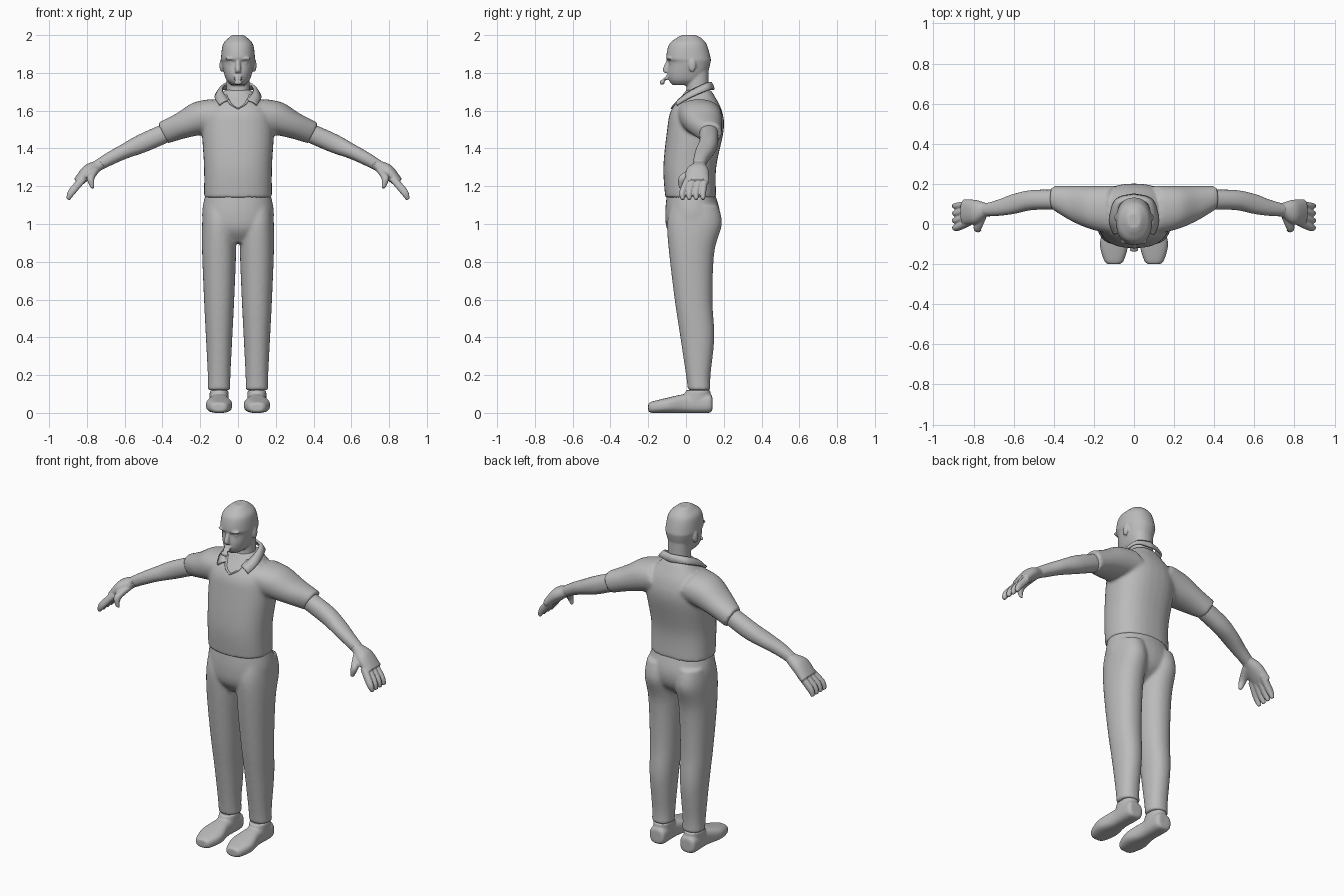
import bpy, bmesh, math
from mathutils import Vector, Matrix

if "Cube" in bpy.data.objects:
    bpy.data.objects.remove(bpy.data.objects["Cube"])

grey = bpy.data.materials.new("plain_grey")
grey.use_nodes = True
GREY = (.5, .5, .5, 1)
grey.diffuse_color = GREY
grey.node_tree.nodes["Principled BSDF"].inputs["Base Color"].default_value = GREY

SIDES = {"left": 1, "right": -1}
RIGHTWARD = Vector((1, 0, 0))
BACKWARD = Vector((0, 1, 0))
UPWARD = Vector((0, 0, 1))
ARM_AXIS = Vector((.9, 0, -.4))
PALM_AXIS = Vector((.8, 0, -.7))
FINGER_AXIS = Vector((.5, 0, -.9))
THUMB_AXIS = Vector((0, -.5, -.9))


def spline(points, steps=6):
    """Smooth path through tuples of any length."""
    points = [Vector(point) for point in points]
    # Tangent at each point from its neighbours
    slopes = [(after - before) / 2 for before, after in
              zip(points[:1] + points[:-1], points[1:] + points[-1:])]
    path = []
    for index in range(len(points) - 1):
        start, end = points[index], points[index + 1]
        leave, arrive = slopes[index], slopes[index + 1]
        for step in range(steps):
            t = step / steps
            ease = t * t * (3 - 2 * t)
            path.append(start.lerp(end, ease) + leave * t * (1 - t) ** 2
                        - arrive * t * t * (1 - t))
    return path + [points[-1]]


def loft(bm, rings, axis=UPWARD, across=RIGHTWARD, side=1, power=2.2, segments=32):
    """Skin rings of (x, y, z, radius across, radius at a right angle to it)."""
    other = axis.normalized().cross(across)
    loops = []
    for x, y, z, wide, deep in spline(rings):
        loop = []
        for k in range(segments):
            angle = math.tau * k / segments
            c, s = math.cos(angle), math.sin(angle)
            point = Vector((x, y, z))
            point += across * wide * math.copysign(abs(c) ** (2 / power), c)
            point += other * deep * math.copysign(abs(s) ** (2 / power), s)
            point.x *= side
            loop.append(bm.verts.new(point))
        loops.append(loop)
    for low, high in zip(loops, loops[1:]):
        for k in range(segments):
            bm.faces.new((low[k - 1], low[k], high[k], high[k - 1]))
    bm.faces.new(loops[0])
    bm.faces.new(loops[-1])


def column(bm, rows, x=0, **options):
    """Upright loft from rows of (z, half width, front y, back y)."""
    rings = [(x, (front + back) / 2, z, width, (back - front) / 2)
             for z, width, front, back in rows]
    loft(bm, rings, **options)


def ball(bm, centre, size):
    matrix = Matrix.Translation(centre) @ Matrix.Diagonal((*size, 1))
    bmesh.ops.create_uvsphere(bm, u_segments=20, v_segments=12, radius=1, matrix=matrix)


def finish(name, bm, voxel=None, rounds=5):
    """Make the object and melt its overlapping volumes into one skin."""
    bmesh.ops.recalc_face_normals(bm, faces=bm.faces)
    mesh = bpy.data.meshes.new(name)
    bm.to_mesh(mesh)
    bm.free()
    mesh.materials.append(grey)
    mesh.shade_smooth()
    body = bpy.data.objects.new(name, mesh)
    bpy.context.collection.objects.link(body)
    if voxel:
        blend = body.modifiers.new("blend", "REMESH")
        blend.mode = "VOXEL"
        blend.voxel_size = voxel
        blend.use_smooth_shade = True
        soften = body.modifiers.new("soften", "SMOOTH")
        soften.iterations = rounds
    return body


# Shirt: trunk and two short sleeves
bm = bmesh.new()
column(bm, [(1.14, .18, -.11, .16), (1.3, .18, -.12, .16), (1.5, .19, -.1, .2),
            (1.6, .17, -.08, .19), (1.68, .1, -.02, .15), (1.71, .07, 0, .13)], power=2.4)
for side in SIDES.values():
    loft(bm, [(.1, .07, 1.58, .12, .09), (.2, .08, 1.56, .11, .09), (.3, .1, 1.52, .09, .07),
              (.4, .13, 1.48, .06, .06)], ARM_AXIS, BACKWARD, side)
finish("shirt", bm, .009, 8)

# Trousers: seat and two legs
bm = bmesh.new()
column(bm, [(1.17, .17, -.1, .15), (1.06, .19, -.11, .18), (.97, .17, -.1, .16),
            (.9, .06, -.05, .08)])
for side in SIDES.values():
    column(bm, [(1.1, .08, -.08, .17), (1, .09, -.1, .19), (.85, .09, -.09, .15),
                (.6, .08, -.06, .14), (.4, .07, -.03, .15), (.2, .06, 0, .13),
                (.12, .06, .01, .13)], .1, side=side)
finish("trousers", bm, .009, 6)

for label, side in SIDES.items():
    # Shoe, from heel to toe, with its collar
    bm = bmesh.new()
    loft(bm, [(.1, .14, .05, .03, .03), (.1, .12, .05, .05, .05), (.1, 0, .05, .05, .05),
              (.1, -.1, .04, .07, .04), (.1, -.18, .03, .05, .03), (.1, -.2, .03, .03, .02)],
             -BACKWARD, side=side, power=2.7)
    column(bm, [(.04, .05, -.03, .13), (.12, .05, 0, .13)], .1, side=side)
    finish(label + "_shoe", bm, .006, 4)

    # Ankle inside the trouser leg
    bm = bmesh.new()
    column(bm, [(.06, .04, .02, .11), (.18, .04, .02, .11)], .1, side=side)
    finish(label + "_ankle", bm)

    # Bare arm
    bm = bmesh.new()
    loft(bm, [(.34, .12, 1.5, .05, .05), (.5, .12, 1.43, .05, .05), (.6, .1, 1.385, .05, .04),
              (.68, .08, 1.345, .04, .035), (.75, .07, 1.305, .03, .03)],
         ARM_AXIS, BACKWARD, side)
    finish(label + "_arm", bm, .007, 4)

    # Hand: palm, four fingers fanned evenly, and thumb
    bm = bmesh.new()
    loft(bm, [(.72, .07, 1.32, .035, .03), (.74, .07, 1.31, .035, .03), (.79, .06, 1.28, .06, .037),
              (.85, .06, 1.22, .063, .026)], PALM_AXIS, BACKWARD, side)
    for finger in range(4):
        base = .01 + finger * .03
        tip = base * 1.2 - .03
        loft(bm, [(.82, base, 1.24, .018, .02), (.88, tip, 1.17, .017, .02),
                  (.9, tip, 1.13, .01, .01)], FINGER_AXIS, BACKWARD, side, segments=16)
    loft(bm, [(.76, .04, 1.28, .026, .026), (.78, -.02, 1.24, .02, .02),
              (.77, -.03, 1.19, .01, .01)], THUMB_AXIS, RIGHTWARD, side, segments=16)
    finish(label + "_hand", bm, .0045, 4)

# Head with neck, nose, lips, chin, brow and ears
bm = bmesh.new()
column(bm, [(2, .03, -.02, .05), (1.985, .05, -.05, .08), (1.95, .08, -.09, .11),
            (1.88, .09, -.105, .13), (1.855, .087, -.092, .13), (1.8, .075, -.097, .115),
            (1.76, .06, -.09, .09), (1.735, .035, -.07, .06)])
column(bm, [(1.6, .07, -.03, .12), (1.7, .062, 0, .12), (1.82, .062, 0, .12)])
loft(bm, [(0, -.09, 1.87, .01, .01), (0, -.105, 1.82, .015, .018), (0, -.1, 1.8, .015, .014)],
     segments=16)
for height, bulge in ((1.782, .007), (1.768, .007), (1.75, .014)):
    ball(bm, (0, height - 1.876, height), (.024, .013, bulge))
for side in SIDES.values():
    ball(bm, (.036 * side, -.086, 1.876), (.032, .016, .009))
    ball(bm, (.036 * side, -.072, 1.852), (.016, .014, .01))
    ball(bm, (.087 * side, .033, 1.84), (.011, .02, .036))
finish("head", bm, .005, 4)

# Collar: a folded band, half built and mirrored
fold = spline([(0, .13, 1.75), (.07, .1, 1.74), (.08, .02, 1.7), (.05, -.04, 1.655)])
edge = spline([(0, .147, 1.71), (.09, .12, 1.71), (.12, .02, 1.67), (.1, -.05, 1.63)])
bm = bmesh.new()
rows = [[bm.verts.new(point) for point in (top, (top + low) / 2 + UPWARD * .006, low)]
        for top, low in zip(fold, edge)]
for before, after in zip(rows, rows[1:]):
    for k in (0, 1):
        bm.faces.new((before[k], after[k], after[k + 1], before[k + 1]))
collar = finish("collar", bm)
collar.modifiers.new("mirror", "MIRROR")
cloth = collar.modifiers.new("thickness", "SOLIDIFY")
cloth.thickness = .012
cloth.offset = 0

# Neckline: rounded trim that runs down to a point
bm = bmesh.new()
TRIM = (.007, .008)
for side in SIDES.values():
    loft(bm, [(.066, 0, 1.685, *TRIM), (.04, -.055, 1.637, *TRIM), (0, -.074, 1.61, *TRIM)],
         side=side, segments=12)
finish("neckline", bm)
